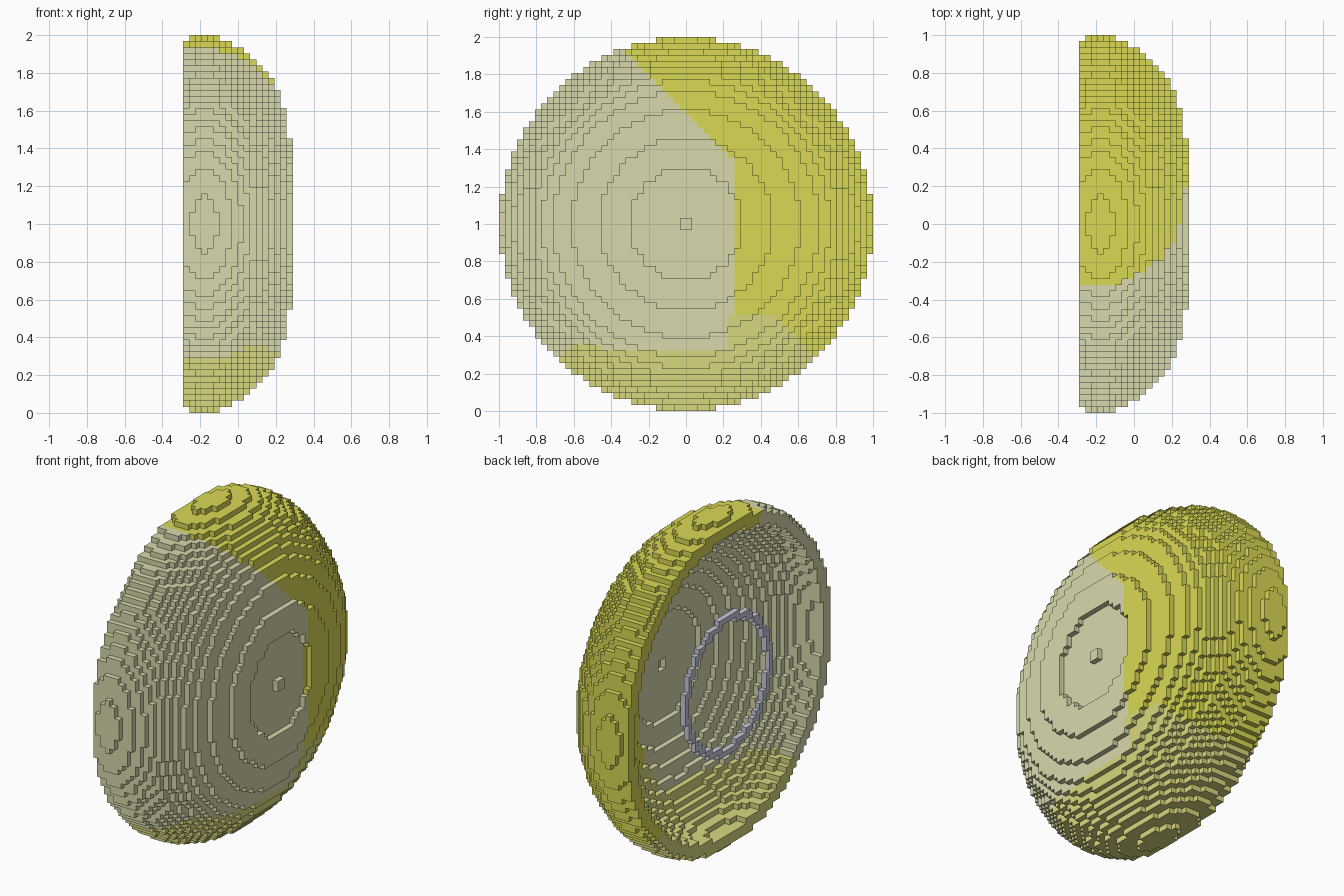
import bpy, bmesh, math
from mathutils import Vector

cube = bpy.data.objects.get("Cube")
if cube:
    bpy.data.objects.remove(cube, do_unlink=True)

V = 2 / 62          # block size
HALF = 31           # blocks from axis to rim
LAYERS = 18         # blocks along x

# Outer radius of each layer, in blocks, from the open side to the closed cap
OUTER = [30.4, 30.6, 30.8, 30.9, 30.8, 30.6, 30.3, 29.8, 29.3,
         28.7, 28.0, 27.1, 26.2, 25.2, 23.9, 22.0, 19.0, 14.3]

# Hollow: half ellipsoid centred on the open side
HOLLOW_RADIUS = 28.0
HOLLOW_DEPTH = 14.02


def material(name, srgb):
    lin = [((c + 0.055) / 1.055) ** 2.4 for c in srgb] + [1.0]
    m = bpy.data.materials.new(name)
    m.use_nodes = True
    m.diffuse_color = lin
    bsdf = m.node_tree.nodes["Principled BSDF"]
    bsdf.inputs["Base Color"].default_value = lin
    bsdf.inputs["Roughness"].default_value = 0.9
    return m


pale = material("pale_olive", (0.85, 0.85, 0.68))
yellow = material("mustard_yellow", (0.855, 0.85, 0.33))
mid = material("soft_yellow", (0.85, 0.845, 0.50))
lavender = material("lavender_grey", (0.79, 0.79, 0.86))


def disc(layer, r_out, r_in=0.0):
    """Cells of one round layer between two radii."""
    return {(layer, j, k)
            for j in range(-HALF, HALF) for k in range(-HALF, HALF)
            if r_in <= math.hypot(j + 0.5, k + 0.5) < r_out}


def patch(p):
    """Colour slot from position: 0 pale, 1 yellow, 2 soft yellow."""
    y, z = p.y, p.z
    top = 0.37 if y < -0.45 else 0.32 if y < 0.24 else 0.52
    if z < min(top, y + 0.95, 1.0 - y):
        return 2
    if y > 0.258 or y + z > 1.6:
        return 1
    return 0


# Corner offsets of a block face, wound outwards on its positive side
CORNERS = [(0, 0), (1, 0), (1, 1), (0, 1)]


def voxel_object(name, cells, mats, rule=None):
    """Build only the exposed block faces."""
    bm = bmesh.new()
    cache = {}

    def vert(c):
        if c not in cache:
            cache[c] = bm.verts.new(((c[0] - LAYERS / 2) * V, c[1] * V, c[2] * V + 1))
        return cache[c]

    for cell in sorted(cells):
        centre = Vector(((cell[0] + 0.5 - LAYERS / 2) * V,
                         (cell[1] + 0.5) * V, (cell[2] + 0.5) * V + 1))
        for axis in range(3):
            for side in (0, 1):
                n = list(cell)
                n[axis] += 1 if side else -1
                if tuple(n) in cells:
                    continue
                b, c = (axis + 1) % 3, (axis + 2) % 3
                quad = []
                for db, dc in CORNERS:
                    p = list(cell)
                    p[axis] += side
                    p[b] += db
                    p[c] += dc
                    quad.append(vert(tuple(p)))
                if not side:
                    quad.reverse()
                f = bm.faces.new(quad)
                f.material_index = rule(centre) if rule else 0
    me = bpy.data.meshes.new(name)
    bm.to_mesh(me)
    bm.free()
    for m in mats:
        me.materials.append(m)
    ob = bpy.data.objects.new(name, me)
    bpy.context.collection.objects.link(ob)
    return ob


# Hollow dome shell, closed at +x and open at -x
shell = set()
for i, r in enumerate(OUTER):
    inner = HOLLOW_RADIUS * math.sqrt(max(0.0, 1 - (i / HOLLOW_DEPTH) ** 2))
    shell |= disc(i, r, inner)

# Shallow round recess in the cap with a small centre stud
shell -= disc(LAYERS - 1, 9.3)
shell |= disc(LAYERS - 1, 1.0)
voxel_object("dome_shell", shell, [pale, yellow, mid], patch)

# Thin ring in the open mouth
voxel_object("mouth_ring", disc(0, 12.9, 11.7), [lavender])
